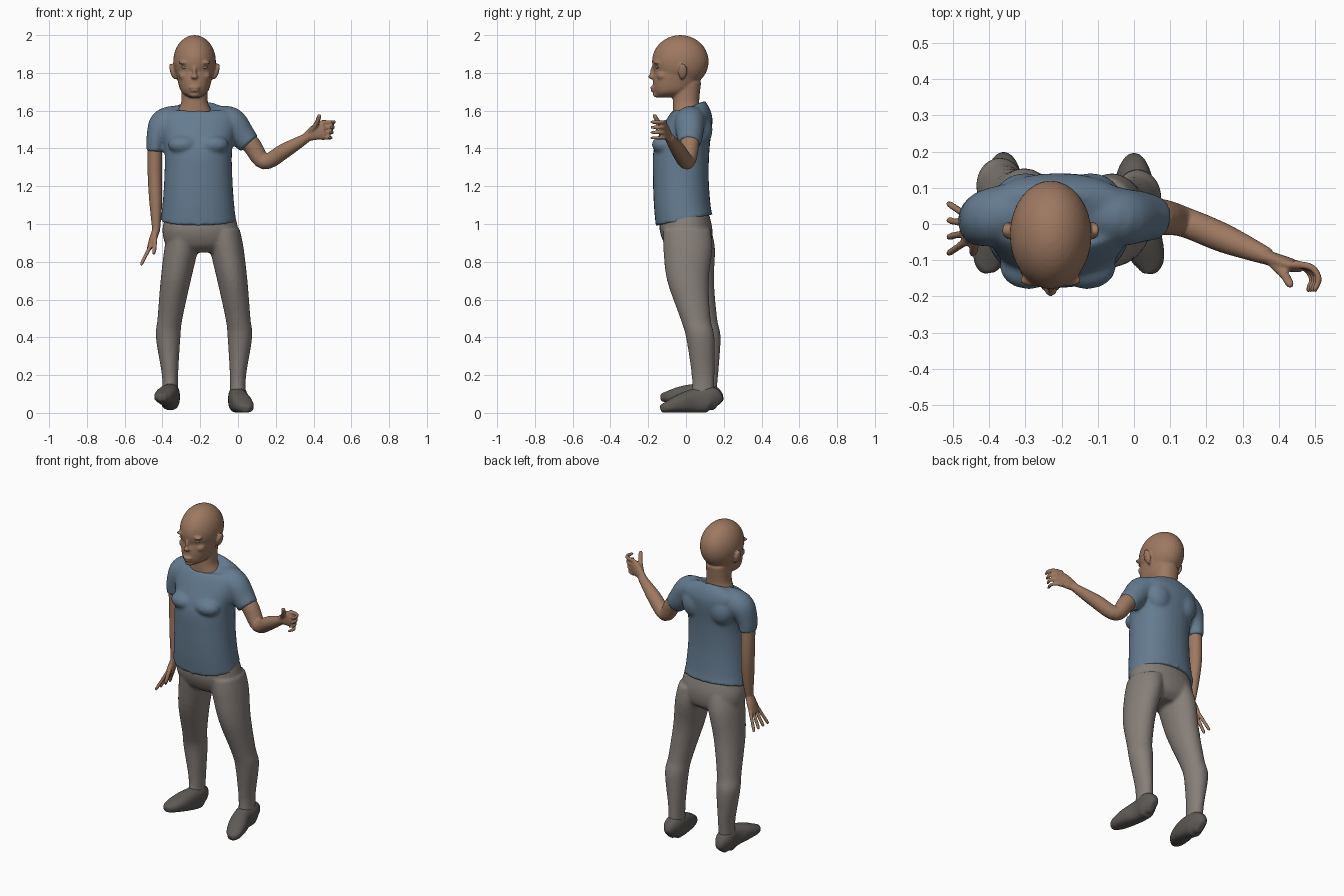
import bpy, bmesh, math
from mathutils import Vector, Matrix

cube = bpy.data.objects.get("Cube")
if cube:
    bpy.data.objects.remove(cube, do_unlink=True)


def material(name, red, green, blue):
    mat = bpy.data.materials.new(name)
    mat.use_nodes = True
    colour = (red, green, blue, 1)
    mat.diffuse_color = colour
    mat.node_tree.nodes["Principled BSDF"].inputs["Base Color"].default_value = colour
    return mat


SKIN = material("skin", .34, .19, .12)
BLUE = material("shirt blue", .13, .2, .28)
GREY = material("trouser grey", .24, .21, .19)
DARK = material("shoe grey", .11, .1, .09)
EYE = material("eye grey", .22, .2, .19)

HEAD_X, TORSO_X, STANCE_X = -.23, -.21, -.18   # centre lines
SIDES = (("right", -1), ("left", 1))


def smooth_path(rows, steps=5):
    """Catmull-Rom interpolation through rows of numbers."""
    out = []
    for i in range(len(rows) - 1):
        before, start = rows[max(i - 1, 0)], rows[i]
        end, after = rows[i + 1], rows[min(i + 2, len(rows) - 1)]
        for step in range(steps):
            t = step / steps
            out.append([b + t / 2 * (c - a + t * (2 * a - 5 * b + 4 * c - d + t * (3 * (b - c) + d - a)))
                        for a, b, c, d in zip(before, start, end, after)])
    return out + [list(rows[-1])]


def outline(power, count=32):
    """Unit superellipse."""
    for i in range(count):
        angle = math.tau * i / count
        c, s = math.cos(angle), math.sin(angle)
        yield math.copysign(abs(c) ** (2 / power), c), math.copysign(abs(s) ** (2 / power), s)


def bridge(bm, rings):
    loops = [[bm.verts.new(point) for point in ring] for ring in rings]
    for low, high in zip(loops, loops[1:]):
        for i in range(len(low)):
            bm.faces.new((low[i - 1], low[i], high[i], high[i - 1]))
    bm.faces.new(loops[0])
    bm.faces.new(loops[-1])


def stack(bm, rows, power=2.2):
    """Level rings: x, half width, front y, back y, z, slope from front to back."""
    rings = []
    for x, width, front, back, z, slope in smooth_path(rows):
        depth, middle = (back - front) / 2, (front + back) / 2
        rings.append([(x + width * c, middle + depth * s, z + slope * depth * s)
                      for c, s in outline(power)])
    bridge(bm, rings)


def column(bm, x, rows):
    """Stack on one centre line, with level rings unless a slope is given."""
    stack(bm, [(x, *row, *[0] * (5 - len(row))) for row in rows])


def limb(bm, rows, hint, power=2.0):
    """Rings square to a path: x, y, z, half size along hint, half size across."""
    path = smooth_path([(*row, row[-1]) if len(row) == 4 else row for row in rows])
    centres = [Vector(row[:3]) for row in path]
    rings = []
    for i, (centre, row) in enumerate(zip(centres, path)):
        tangent = (centres[min(i + 1, len(path) - 1)] - centres[max(i - 1, 0)]).normalized()
        along = Vector(hint)
        along = (along - tangent * along.dot(tangent)).normalized()
        across = tangent.cross(along)
        rings.append([centre + along * row[3] * c + across * row[4] * s for c, s in outline(power)])
    bridge(bm, rings)


def finger(bm, points, radius=.011):
    points = [Vector(point) for point in points]
    tip = points[-1] + (points[-1] - points[-2]).normalized() * radius
    rows = [(*point, radius * (1 - .08 * i)) for i, point in enumerate(points)]
    limb(bm, rows + [(*tip, radius * .3)], (1, 2, 3))


def blob(bm, centre, size, turn=0, axis='X'):
    matrix = Matrix.Translation(centre) @ Matrix.Rotation(turn, 4, axis) @ Matrix.Diagonal((*size, 1))
    bmesh.ops.create_uvsphere(bm, u_segments=32, v_segments=20, radius=1, matrix=matrix)


def finish(name, bm, mat, voxel):
    """Make the object and fuse its overlapping forms into one soft surface."""
    bmesh.ops.recalc_face_normals(bm, faces=bm.faces)
    mesh = bpy.data.meshes.new(name)
    bm.to_mesh(mesh)
    bm.free()
    mesh.materials.append(mat)
    ob = bpy.data.objects.new(name, mesh)
    bpy.context.collection.objects.link(ob)
    fuse = ob.modifiers.new("fuse", 'REMESH')
    fuse.mode, fuse.voxel_size, fuse.use_smooth_shade = 'VOXEL', voxel, True
    soften = ob.modifiers.new("soften", 'SMOOTH')
    soften.factor, soften.iterations = .5, 4


# Head: skull, jaw, neck
bm = bmesh.new()
blob(bm, (HEAD_X, -.03, 1.86), (.113, .15, .14))
column(bm, HEAD_X, [(.03, -.15, -.06, 1.67), (.07, -.17, .02, 1.7), (.09, -.175, .07, 1.76),
                    (.1, -.165, .09, 1.83), (.09, -.16, .08, 1.89)])
column(bm, HEAD_X, [(.11, -.07, .08, 1.55), (.09, -.07, .08, 1.6), (.07, -.07, .07, 1.65),
                    (.07, -.07, .08, 1.75)])
# Nose, lips, chin
blob(bm, (HEAD_X, -.18, 1.78), (.018, .02, .013))
blob(bm, (HEAD_X, -.17, 1.81), (.01, .02, .04), -.25)
blob(bm, (HEAD_X, -.17, 1.723), (.03, .02, .009))
blob(bm, (HEAD_X, -.167, 1.706), (.026, .02, .008))
blob(bm, (HEAD_X, -.15, 1.685), (.03, .025, .016))
# Brows, cheeks, ears
for side, s in SIDES:
    blob(bm, (HEAD_X + s * .05, -.155, 1.855), (.036, .017, .01))
    blob(bm, (HEAD_X + s * .055, -.125, 1.785), (.03, .03, .025))
    blob(bm, (HEAD_X + s * .118, -.018, 1.81), (.012, .025, .042), s * .25, 'Y')
    blob(bm, (HEAD_X + s * .1, -.02, 1.79), (.02, .015, .025))
finish("head", bm, SKIN, .006)

# Eyes
for side, s in SIDES:
    bm = bmesh.new()
    blob(bm, (HEAD_X + s * .05, -.153, 1.83), (.02, .009, .008), s * .2, 'Z')
    finish(side + "_eye", bm, EYE, .002)

# Shirt: torso, chest, shoulder blades, sleeves
bm = bmesh.new()
column(bm, TORSO_X, [(.2, -.16, .14, 1.02, .2), (.19, -.17, .13, 1.1), (.18, -.175, .12, 1.25),
                     (.18, -.17, .125, 1.4), (.21, -.11, .14, 1.54), (.19, -.07, .13, 1.6),
                     (.1, -.06, .1, 1.62, .4)])
for side, s in SIDES:
    blob(bm, (TORSO_X + s * .08, -.12, 1.42), (.08, .06, .05))
    blob(bm, (TORSO_X + s * .09, .08, 1.5), (.08, .06, .09))
limb(bm, [(-.3, .04, 1.55, .08), (-.39, .02, 1.53, .08), (-.43, .01, 1.46, .07, .055),
          (-.44, .01, 1.385, .06, .045)], (0, 1, 0))
limb(bm, [(-.12, .04, 1.54, .08), (-.04, .02, 1.54, .08), (.02, .02, 1.47, .07),
          (.06, .015, 1.425, .06)], (0, 1, 0))
finish("shirt", bm, BLUE, .01)

# Trousers: pelvis and mirrored legs, the right knee set further back
bm = bmesh.new()
column(bm, -.2, [(.18, -.13, .12, 1.06), (.2, -.14, .14, .97), (.18, -.11, .13, .89),
                 (.1, -.06, .09, .85)])
leg = [(.1, .09, -.12, .13, .97), (.12, .09, -.12, .14, .87), (.15, .08, -.1, .12, .7),
       (.18, .066, -.03, .13, .5), (.19, .065, 0, .15, .4), (.18, .043, .03, .15, .2),
       (.18, .042, .03, .15, .1)]
for side, s in SIDES:
    rows = []
    for out, width, front, back, z in leg:
        sway = .035 * math.sin(math.pi * z) if s < 0 else 0
        rows.append((STANCE_X + s * out, width, front + sway, back + sway, z, 0))
    stack(bm, rows, 2)
finish("trousers", bm, GREY, .01)

# Shoes: mirrored, the right one tipped up on its heel
last = [(.18, .17, .02, .04), (.18, .13, .05, .07), (.18, .05, .05, .065), (.2, -.03, .055, .05),
        (.22, -.1, .045, .03), (.22, -.135, .02, .02)]
for side, s in SIDES:
    bm = bmesh.new()
    lift = .2 if s < 0 else 0
    limb(bm, [(STANCE_X + s * out, y, height + lift * (.17 - y), width, height)
              for out, y, width, height in last], (1, 0, 0), 2.5)
    finish(side + "_shoe", bm, DARK, .008)

# Left arm, raised, fingers curled and thumb up
bm = bmesh.new()
limb(bm, [(0, .02, 1.48, .05), (.07, .02, 1.42, .05), (.14, .005, 1.33, .042), (.25, -.04, 1.39, .04),
          (.37, -.09, 1.46, .024)], (0, 1, 0))
limb(bm, [(.36, -.09, 1.46, .025, .02), (.42, -.11, 1.49, .045, .02), (.46, -.12, 1.5, .05, .014)], (0, 0, 1))
for i in range(4):
    z, curl = 1.54 - .028 * i, .006 * i
    finger(bm, [(.44, -.11, z), (.49 - curl, -.12, z), (.51 - curl, -.15, z), (.5 - curl, -.18, z)])
finger(bm, [(.385, -.11, 1.49), (.415, -.14, 1.53), (.43, -.165, 1.57)], .014)
finish("left_arm", bm, SKIN, .006)

# Right arm, hanging, fingers fanned
bm = bmesh.new()
limb(bm, [(-.44, .01, 1.45, .045, .04), (-.44, .015, 1.25, .045, .038), (-.435, .005, 1.1, .04, .033),
          (-.433, -.01, .96, .026, .02)], (0, 1, 0))
limb(bm, [(-.433, -.01, .97, .026, .02), (-.45, -.01, .92, .04, .02), (-.47, -.01, .87, .043, .013)], (0, 1, 0))
for i in range(4):
    root, tip = Vector((-.463, .024 - .024 * i, .885)), Vector((-.51, .055 - .045 * i, .79))
    finger(bm, [root, root.lerp(tip, .5), tip])
finger(bm, [(-.44, -.03, .94), (-.44, -.06, .9), (-.445, -.08, .85)], .013)
finish("right_arm", bm, SKIN, .006)
